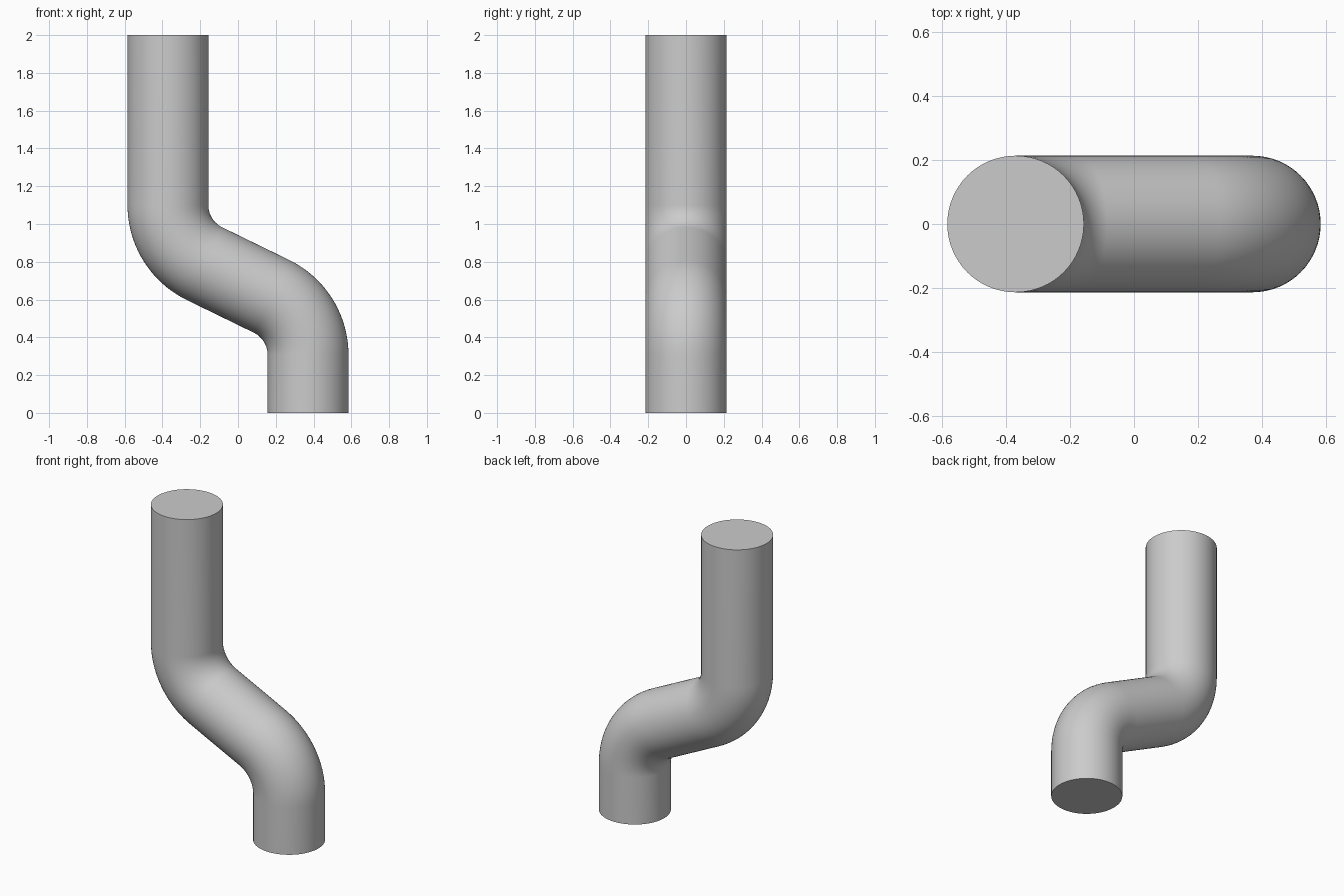
import bpy, bmesh
from math import sin, cos, pi, radians
from mathutils import Vector

old = bpy.data.objects.get("Cube")
if old:
    bpy.data.objects.remove(old, do_unlink=True)

RADIUS = 0.214      # pipe radius
OFFSET = 0.371      # sideways shift of each upright
BEND = 0.345        # centreline bend radius
TURN = radians(64)  # angle of each bend
UPPER, LOWER = 1.10, 0.307
SIDES, STEPS = 64, 20

# Centreline stations: x, z and tilt of the pipe direction from vertical
path = [(-OFFSET, 2.0, 0.0)]
for i in range(STEPS + 1):
    a = TURN * i / STEPS
    path.append((-OFFSET + BEND * (1 - cos(a)), UPPER - BEND * sin(a), a))
for i in range(STEPS, -1, -1):
    a = TURN * i / STEPS
    path.append((OFFSET - BEND * (1 - cos(a)), LOWER + BEND * sin(a), a))
path.append((OFFSET, 0.0, 0.0))

# Sweep a circle along the centreline
bm = bmesh.new()
rings = []
for x, z, a in path:
    across = Vector((cos(a), 0, sin(a)))
    ring = []
    for k in range(SIDES):
        t = 2 * pi * k / SIDES
        point = Vector((x, 0, z)) + RADIUS * (cos(t) * across + sin(t) * Vector((0, 1, 0)))
        ring.append(bm.verts.new(point))
    rings.append(ring)
for r, s in zip(rings, rings[1:]):
    for k in range(SIDES):
        n = (k + 1) % SIDES
        bm.faces.new((r[k], s[k], s[n], r[n]))

# Flat end caps
bm.faces.new(rings[0])
bm.faces.new(rings[-1][::-1])
bmesh.ops.recalc_face_normals(bm, faces=bm.faces)

mesh = bpy.data.meshes.new("offset_pipe")
bm.to_mesh(mesh)
bm.free()
pipe = bpy.data.objects.new("offset_pipe", mesh)
bpy.context.collection.objects.link(pipe)

# Plain grey finish
grey = bpy.data.materials.new("light_grey")
grey.use_nodes = True
colour = (0.6, 0.6, 0.6, 1)
grey.diffuse_color = colour
grey.node_tree.nodes["Principled BSDF"].inputs["Base Color"].default_value = colour
mesh.materials.append(grey)

# Smooth walls with crisp cap edges
bpy.ops.object.select_all(action='DESELECT')
pipe.select_set(True)
bpy.context.view_layer.objects.active = pipe
bpy.ops.object.shade_smooth_by_angle(angle=radians(40))
